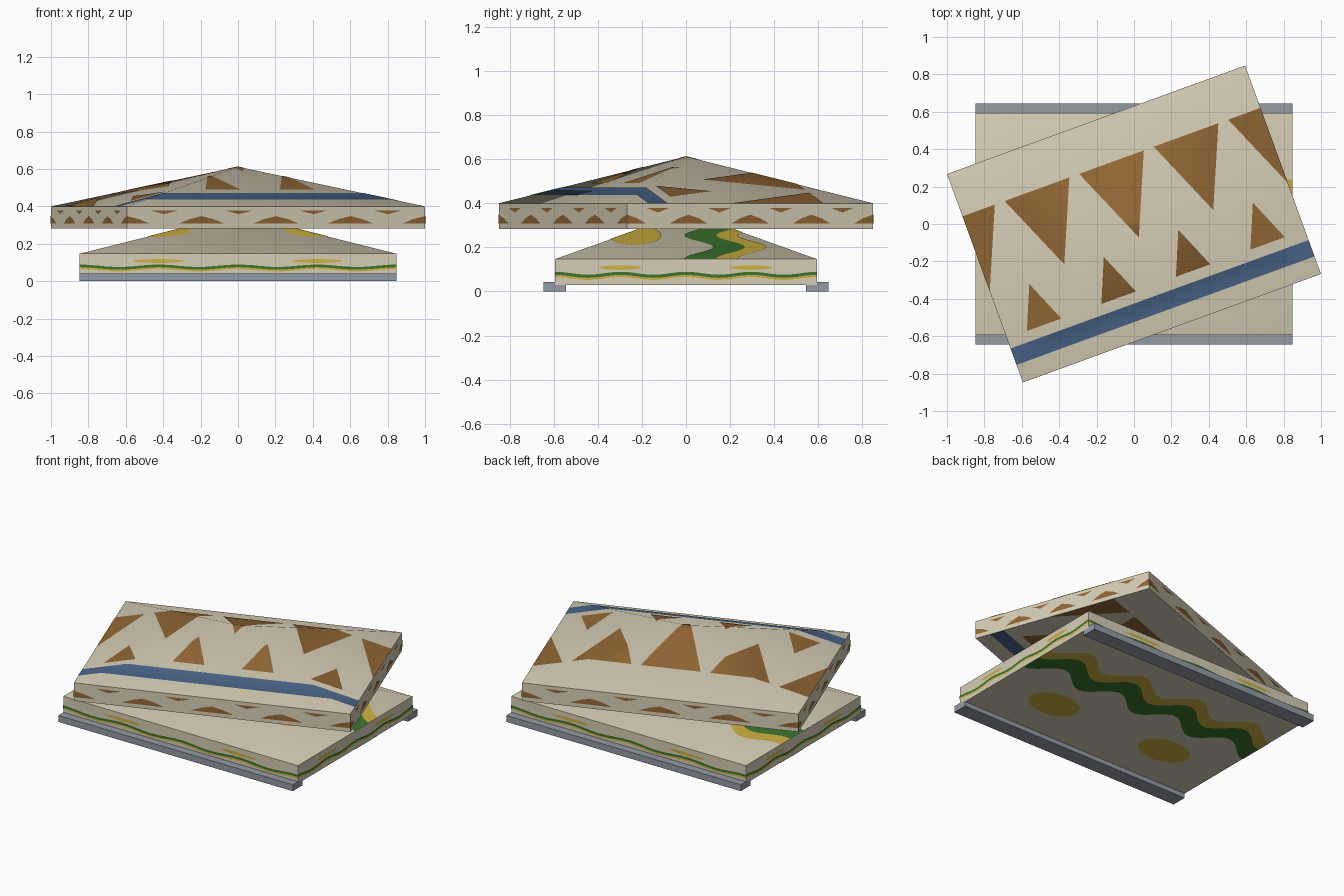
import bpy, bmesh, math
from mathutils import Vector, Matrix

if "Cube" in bpy.data.objects:
    bpy.data.objects.remove(bpy.data.objects["Cube"])

A, B = 0.848, 0.593        # half length and half width of a panel
BAND, RISE = 0.117, 0.212  # rim height and rise of the peaked top
LIFT = 0.002               # paint plate offset


def material(name, rgb):
    m = bpy.data.materials.new(name)
    m.diffuse_color = (*rgb, 1)
    m.use_nodes = True
    m.node_tree.nodes["Principled BSDF"].inputs["Base Color"].default_value = m.diffuse_color
    return m


cream = material("cream", (0.67, 0.615, 0.465))
brown = material("brown", (0.283, 0.133, 0.034))
blue = material("blue", (0.065, 0.127, 0.243))
green = material("green", (0.042, 0.181, 0.027))
yellow = material("yellow", (0.62, 0.44, 0.05))
grey = material("grey", (0.30, 0.33, 0.375))


def finish(bm, name, mat, matrix):
    me = bpy.data.meshes.new(name)
    bm.to_mesh(me)
    bm.free()
    me.materials.append(mat)
    ob = bpy.data.objects.new(name, me)
    bpy.context.collection.objects.link(ob)
    ob.matrix_world = matrix
    bpy.ops.object.select_all(action='DESELECT')
    bpy.context.view_layer.objects.active = ob
    ob.select_set(True)
    bpy.ops.object.shade_smooth_by_angle(angle=math.radians(35))
    return ob


# Shapes in flat panel coordinates
def triangle(c, half, base, tip):
    return [(c - half, base), (c + half, base), (c, tip)]


def oval(c, v, ru, rv, n=32):
    return [(c + ru * math.cos(i * math.tau / n), v + rv * math.sin(i * math.tau / n)) for i in range(n)]


def wave(lo, hi, n=64):
    def mid(u):
        return 0.13 - 0.065 * math.cos(math.tau * u / (A / 2))
    us = [-A + 2 * A * i / n for i in range(n + 1)]
    return [[(p, mid(p) + lo), (q, mid(q) + lo), (q, mid(q) + hi), (p, mid(p) + hi)]
            for p, q in zip(us, us[1:])]


def plate(name, polys, mat, matrix, place, outward=1, creased=False):
    """Thin painted plate: clip polygons to the panel, cut at the creases, place on the surface."""
    bm = bmesh.new()
    for p in polys:
        bm.faces.new([bm.verts.new((x, y, 0)) for x, y in p])
    bmesh.ops.remove_doubles(bm, verts=bm.verts, dist=1e-5)
    cuts = [((s * A, 0, 0), (s, 0, 0), True) for s in (1, -1)]
    if creased:
        cuts += [((0, 0, 0), (B, s * A, 0), False) for s in (1, -1)]
    for co, no, clear in cuts:
        bmesh.ops.bisect_plane(bm, geom=bm.verts[:] + bm.edges[:] + bm.faces[:], dist=1e-6,
                               plane_co=co, plane_no=no, clear_outer=clear)
    bm.normal_update()
    for f in bm.faces:
        if f.normal.z * outward < 0:
            f.normal_flip()
    for v in bm.verts:
        v.co = place(v.co.x, v.co.y)
    finish(bm, name, mat, matrix)


def on_top(u, v):
    return Vector((u, v, BAND + RISE * (1 - max(abs(u) / A, abs(v) / B)) + LIFT))


def on_bottom(u, v):
    return Vector((u, v, -LIFT))


def on_side(k):
    """Side k: the pattern squashed onto the rim, upside down."""
    half, dist = ((A, B), (B, A))[k % 2]
    rot = Matrix.Rotation(k * math.pi / 2, 3, 'Z')

    def place(u, v):
        return rot @ Vector((u / A * half, -dist - LIFT, BAND * (0.5 - v / (2 * B))))
    return place


def panel(name, matrix, face_paint, side_paint):
    # Box body with its top poked up to a single peak
    bm = bmesh.new()
    lo, hi = [[bm.verts.new((x * A, y * B, z)) for x, y in ((-1, -1), (1, -1), (1, 1), (-1, 1))]
              for z in (0, BAND)]
    peak = bm.verts.new((0, 0, BAND + RISE))
    bm.faces.new(lo[::-1])
    for i in range(4):
        j = (i + 1) % 4
        bm.faces.new((lo[i], lo[j], hi[j], hi[i]))
        bm.faces.new((hi[i], hi[j], peak))
    finish(bm, name, cream, matrix)
    # Painted pattern on top, bottom and rim
    for label, polys, mat in face_paint:
        plate(f"{name}_top_{label}", polys, mat, matrix, on_top, 1, True)
        plate(f"{name}_bottom_{label}", polys, mat, matrix, on_bottom, -1)
    for k, side in enumerate(("front", "right", "back", "left")):
        for label, polys, mat in side_paint:
            plate(f"{name}_{side}_{label}", polys, mat, matrix, on_side(k), -1)


# Lower panel: wavy green and yellow bands with two ovals
lower_paint = [
    ("green_wave", wave(-0.072, 0.072), green),
    ("yellow_wave", wave(0.072, 0.17), yellow),
    ("ovals", [oval(s * A / 2, -0.23, 0.175, 0.118) for s in (-1, 1)], yellow),
]
lower_sides = lower_paint[:2] + [
    ("ovals", [oval(s * A / 2, -0.2, 0.135, 0.1) for s in (-1, 1)], yellow)]
panel("lower_panel", Matrix.Translation((0, 0, 0.03)), lower_paint, lower_sides)

# Upper panel, turned 20 degrees: rows of triangles and a stripe
fulls = [i * A / 2 for i in range(-2, 3)]
gaps = [(i + 0.5) * A / 2 for i in range(-2, 2)]
upper_paint = [
    ("large_triangles", [triangle(c, 0.184, 0.352, -0.075) for c in fulls], brown),
    ("small_triangles", [triangle(c, 0.098, -0.342, -0.11) for c in gaps], brown),
    ("stripe", [[(-A, -0.493), (A, -0.493), (A, -0.4), (-A, -0.4)]], blue),
]
upper_sides = [
    ("domes", [[(c - 0.13, 0.34), (c + 0.13, 0.34), (c + 0.07, 0.1), (c, -0.07), (c - 0.07, 0.1)]
               for c in fulls], brown),
    ("marks", [triangle(c, 0.08, -0.38, -0.17) for c in gaps], brown),
]
panel("upper_panel", Matrix.Translation((0, 0, 0.283)) @ Matrix.Rotation(math.radians(20), 4, 'Z'),
      upper_paint, upper_sides)

# Rails under the long edges
for s, label in ((-1, "front_rail"), (1, "back_rail")):
    bm = bmesh.new()
    bmesh.ops.create_cube(bm, size=1)
    bmesh.ops.scale(bm, vec=(2 * A, 0.1, 0.042), verts=bm.verts)
    finish(bm, label, grey, Matrix.Translation((0, s * 0.595, 0.021)))
